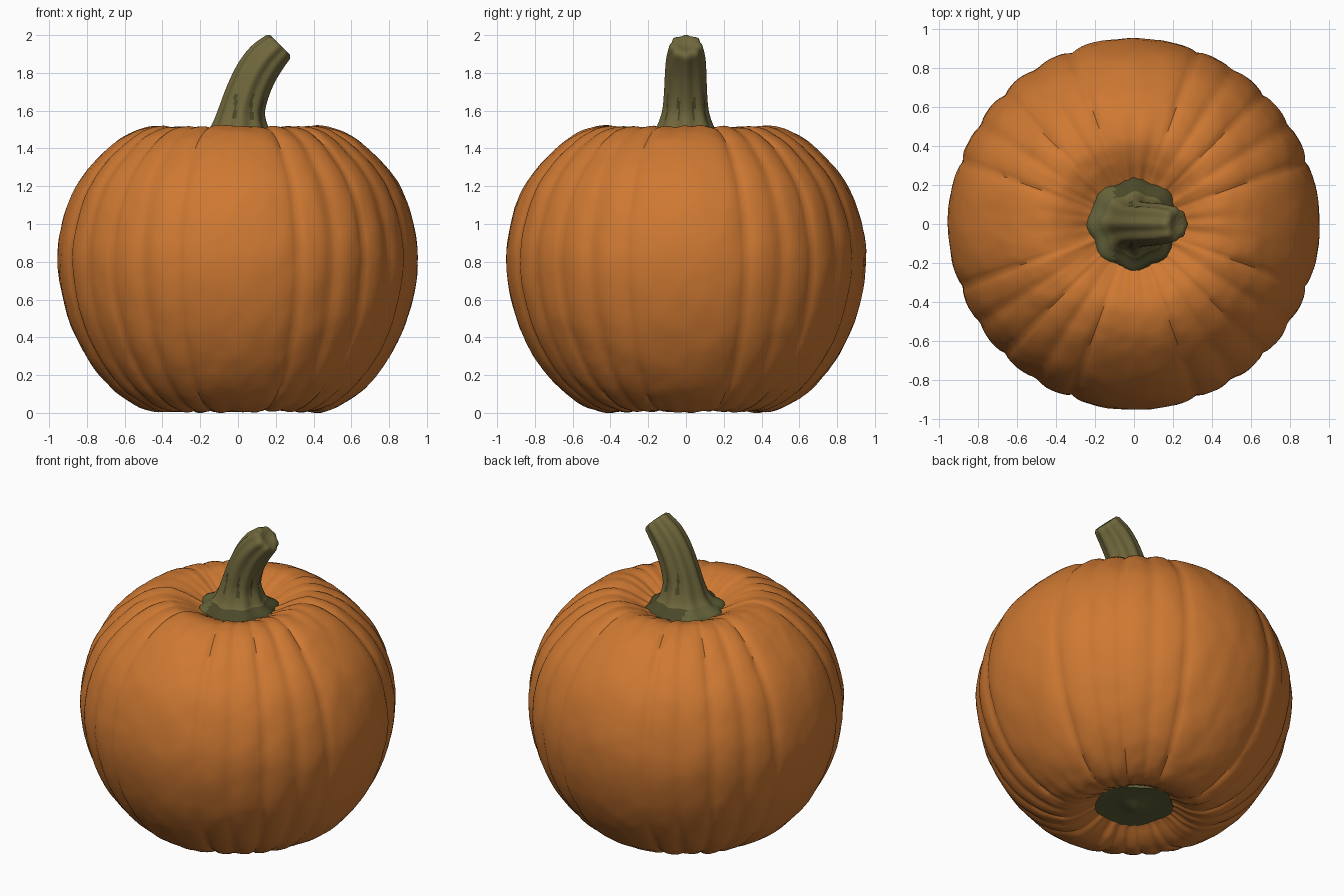
import bpy, bmesh, math
from mathutils import Vector, noise

cube = bpy.data.objects.get("Cube")
if cube:
    bpy.data.objects.remove(cube, do_unlink=True)


def material(name, rgb):
    m = bpy.data.materials.new(name)
    m.use_nodes = True
    m.diffuse_color = (*rgb, 1)
    m.node_tree.nodes["Principled BSDF"].inputs["Base Color"].default_value = (*rgb, 1)
    return m


orange = material("pumpkin orange", (0.62, 0.19, 0.032))
olive = material("stem olive", (0.16, 0.135, 0.045))
dark = material("dark olive", (0.07, 0.066, 0.022))
green = material("dull green", (0.12, 0.12, 0.042))


def smooth_path(keys, steps):
    """Catmull-Rom sampling through tuples of any length."""
    pts = [Vector(k) for k in keys]
    pts = [2 * pts[0] - pts[1]] + pts + [2 * pts[-1] - pts[-2]]
    out = []
    for a, b, c, d in zip(pts, pts[1:], pts[2:], pts[3:]):
        for s in range(steps):
            t = s / steps
            out.append(0.5 * (2 * b + (c - a) * t + (2 * a - 5 * b + 4 * c - d) * t ** 2
                              + (3 * b - a - 3 * c + d) * t ** 3))
    return out + [pts[-2]]


def loft(name, rows, sides, place, mats, rule=None, cap_start=False, cap_end=False):
    """Join rings of points; place(row, angle) gives each point."""
    bm = bmesh.new()
    rings = [[bm.verts.new(place(r, math.tau * i / sides)) for i in range(sides)] for r in rows]
    for lo, hi in zip(rings, rings[1:]):
        for i in range(sides):
            j = (i + 1) % sides
            bm.faces.new((lo[i], lo[j], hi[j], hi[i]))
    if cap_start:
        bm.faces.new(rings[0][::-1])
    if cap_end:
        bm.faces.new(rings[-1])
    if rule:
        for f in bm.faces:
            f.material_index = rule(f.calc_center_median())
    mesh = bpy.data.meshes.new(name)
    bm.to_mesh(mesh)
    bm.free()
    for m in mats:
        mesh.materials.append(m)
    ob = bpy.data.objects.new(name, mesh)
    bpy.context.collection.objects.link(ob)
    bpy.ops.object.select_all(action="DESELECT")
    ob.select_set(True)
    bpy.context.view_layer.objects.active = ob
    bpy.ops.object.shade_smooth_by_angle(angle=math.radians(50))
    return ob


# Ribbed body: four wide lobes with narrow ribs between them
GROOVES = (20, 32.5, 45, 57.5, 70)
MIDDLE = Vector((0, 0, 0.76))


def body_point(row, a):
    r, z = row
    deg = math.degrees(a) % 90
    crease = sum(math.exp(-abs(deg - g) / 2.5) for g in GROOVES)
    p = Vector((r * math.cos(a), r * math.sin(a), z))
    # Fine wrinkles gather towards the two hollows
    pinch = max(0, 1 - r / 0.65)
    wrinkle = pinch * 0.035 * noise.noise((math.cos(a) * 7, math.sin(a) * 7, z))
    bumps = 0.005 * noise.noise((p.x * 8, p.y * 8, p.z * 5))
    bumps += 0.003 * noise.noise(p * 17)
    scale = 1 - 0.02 * crease * min(1, r / 0.6) + wrinkle + bumps
    return MIDDLE + (p - MIDDLE) * scale


profile = [(0.19, 0.10), (0.25, 0.07), (0.34, 0.022), (0.44, 0.006), (0.56, 0.05),
           (0.69, 0.15), (0.81, 0.31), (0.905, 0.52), (0.953, 0.78), (0.927, 1.01),
           (0.845, 1.22), (0.69, 1.40), (0.56, 1.487), (0.44, 1.518), (0.34, 1.495),
           (0.25, 1.45), (0.17, 1.41)]
loft("pumpkin_body", smooth_path(profile, 6), 216, body_point, [orange])


# Blossom scar in the lower hollow
def scar_point(row, a):
    r, z = row
    r *= 1 + 0.05 * math.sin(5 * a) + 0.03 * math.cos(3 * a)
    return Vector((r * math.cos(a), r * math.sin(a), z))


loft("blossom_scar", [(0.23, 0.10), (0.235, 0.072), (0.13, 0.078), (0.05, 0.066), (0.015, 0.05)],
     30, scar_point, [green], cap_end=True)

# Bent, ridged stem; each key is x, z, radius, tilt
RIDGES = 8
stem_keys = [(0, 1.435, 0.235, 0), (0, 1.455, 0.215, 0), (0.004, 1.48, 0.172, 0),
             (0.012, 1.52, 0.142, 0.05), (0.02, 1.6, 0.117, 0.12), (0.05, 1.7, 0.108, 0.3),
             (0.095, 1.8, 0.104, 0.47), (0.15, 1.88, 0.098, 0.64), (0.212, 1.94, 0.084, 0.78)]


def stem_point(row, a):
    x, z, r, tilt = row
    r *= 1 + 0.055 * math.cos(RIDGES * a) + 0.025 * math.sin(3 * a + 4 * z)
    u = r * math.cos(a)
    return Vector((x + u * math.cos(tilt), r * math.sin(a), z - u * math.sin(tilt)))


def stem_colour(c):
    if c.z < 1.485:
        return 2 if c.x < -0.1 else 1
    groove = math.cos(RIDGES * math.atan2(c.y, c.x - 0.03)) < -0.8
    return 1 if groove and 1.55 < c.z < 1.68 and c.x > -0.06 else 0


rows = smooth_path(stem_keys, 4)
rows += [Vector((0.222, 1.95, 0.07, 0.78)), Vector((0.222, 1.95, 0.045, 0.78)),
         Vector((0.215, 1.943, 0.025, 0.78))]
loft("stem", rows, 64, stem_point, [olive, dark, green], stem_colour, cap_end=True)
